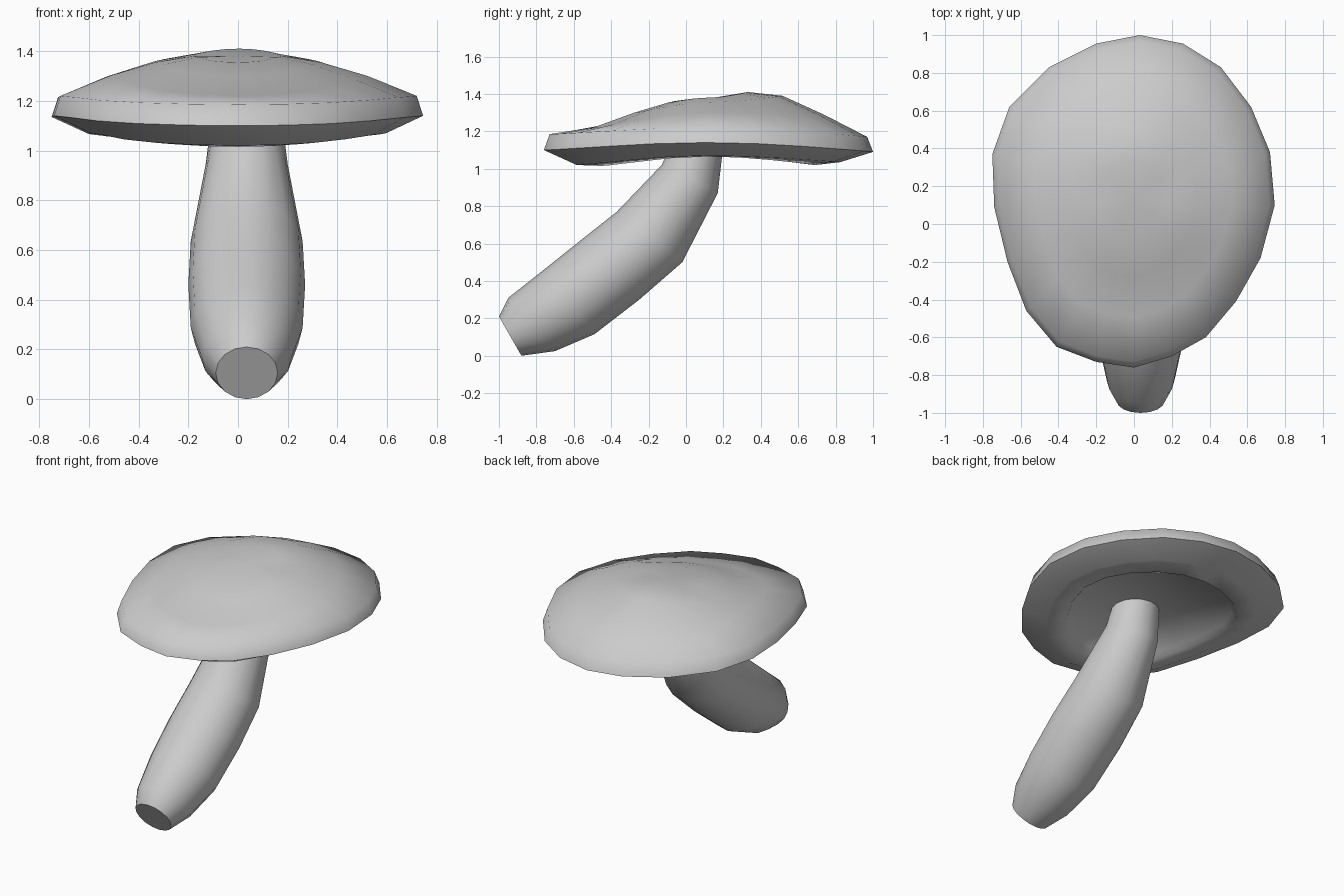
import bpy, bmesh, math
from mathutils import Vector

if "Cube" in bpy.data.objects:
    bpy.data.objects.remove(bpy.data.objects["Cube"])


def loft(name, rings, start, end, angle):
    """Skin closed rings of points; close both ends with a centre point."""
    bm = bmesh.new()
    loops = [[bm.verts.new(p) for p in ring] for ring in rings]
    n = len(loops[0])
    for a, b in zip(loops, loops[1:]):
        for i in range(n):
            j = (i + 1) % n
            bm.faces.new((a[i], a[j], b[j], b[i]))
    for loop, tip in ((loops[0], start), (loops[-1], end)):
        c = bm.verts.new(tip)
        for i in range(n):
            bm.faces.new((loop[i], loop[(i + 1) % n], c))
    bmesh.ops.recalc_face_normals(bm, faces=bm.faces)
    me = bpy.data.meshes.new(name)
    bm.to_mesh(me)
    bm.free()
    ob = bpy.data.objects.new(name, me)
    bpy.context.collection.objects.link(ob)
    bpy.ops.object.select_all(action='DESELECT')
    ob.select_set(True)
    bpy.context.view_layer.objects.active = ob
    bpy.ops.object.shade_smooth_by_angle(angle=math.radians(angle))
    return ob


# Stem: each section is (lower y, z), (upper y, z), half width in x
sections = [
    ((-0.88, 0.00), (-1.00, 0.21), 0.125),
    ((-0.70, 0.025), (-0.95, 0.31), 0.18),
    ((-0.49, 0.115), (-0.76, 0.46), 0.225),
    ((-0.25, 0.30), (-0.56, 0.62), 0.235),
    ((-0.02, 0.50), (-0.37, 0.77), 0.225),
    ((0.17, 0.87), (-0.13, 1.02), 0.165),
    ((0.20, 1.13), (-0.07, 1.15), 0.14),
]
STEM_X = 0.035
stem_rings = []
for low, high, w in sections:
    lo, hi = Vector((STEM_X, *low)), Vector((STEM_X, *high))
    mid, half = (lo + hi) / 2, (hi - lo) / 2
    stem_rings.append([mid + half * math.cos(t) + Vector((w * math.sin(t), 0, 0))
                       for t in (math.tau * i / 16 for i in range(16))])
loft("stem", stem_rings, (STEM_X, -0.94, 0.105), (STEM_X, 0.065, 1.14), 50)

# Cap: uneven rim outline seen from above
outline = [(0.03, 1.0), (0.26, 0.955), (0.46, 0.83), (0.62, 0.62), (0.72, 0.38),
           (0.745, 0.10), (0.67, -0.18), (0.54, -0.41), (0.38, -0.60), (0.20, -0.70),
           (0.0, -0.76), (-0.20, -0.73), (-0.41, -0.65), (-0.57, -0.46), (-0.67, -0.20),
           (-0.74, 0.09), (-0.75, 0.37), (-0.66, 0.62), (-0.45, 0.83), (-0.20, 0.955)]
CX, CY = 0.0, 0.12

# Cap rings from underside to crown: scale, then height at front, side, back
levels = [
    (0.62, 1.075, 1.085, 1.075),
    (0.65, 1.015, 1.065, 1.02),
    (0.80, 1.02, 1.07, 1.035),
    (1.00, 1.10, 1.14, 1.09),
    (0.965, 1.185, 1.22, 1.17),
    (0.70, 1.22, 1.30, 1.29),
    (0.45, 1.30, 1.355, 1.39),
    (0.24, 1.355, 1.38, 1.41),
]
cap_rings = []
for s, front, side, back in levels:
    ring = []
    for x, y in outline:
        d = Vector((x - CX, y - CY))
        k = (d.y / d.length) ** 2
        z = side * (1 - k) + (back if d.y > 0 else front) * k
        ring.append((CX + d.x * s, CY + d.y * s, z))
    cap_rings.append(ring)
loft("cap", cap_rings, (CX, CY, 1.10), (CX, CY + 0.03, 1.38), 70)
